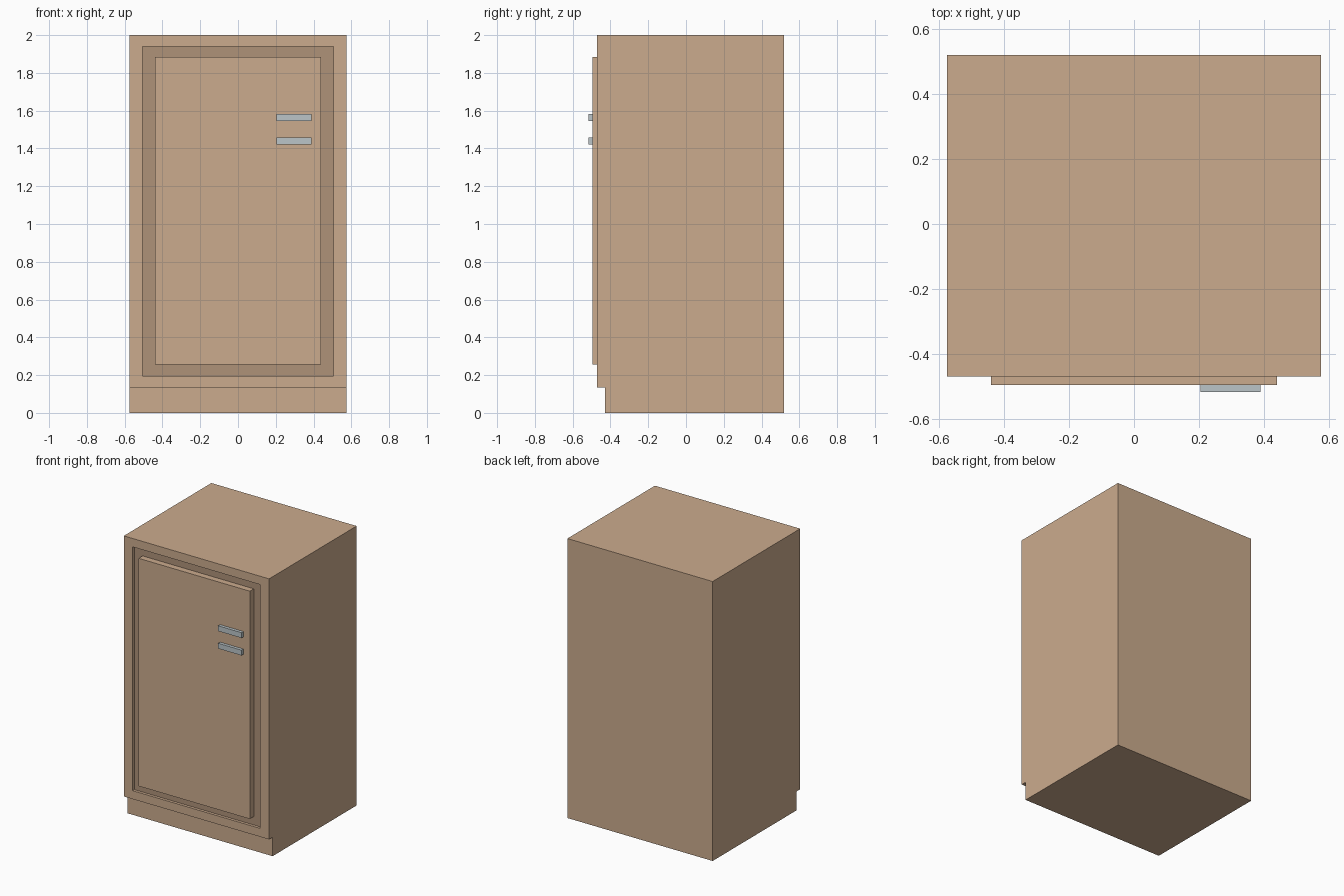
import bpy, bmesh

if "Cube" in bpy.data.objects:
    bpy.data.objects.remove(bpy.data.objects["Cube"])


def material(name, rgb):
    m = bpy.data.materials.new(name)
    m.diffuse_color = (*rgb, 1)
    m.use_nodes = True
    m.node_tree.nodes["Principled BSDF"].inputs["Base Color"].default_value = m.diffuse_color
    return m


WOOD = material("wood", (0.60, 0.41, 0.27))
SHADOW = material("dark_wood", (0.43, 0.29, 0.19))
METAL = material("metal", (0.50, 0.56, 0.58))


def add_object(name, bm, *mats):
    mesh = bpy.data.meshes.new(name)
    bmesh.ops.recalc_face_normals(bm, faces=bm.faces)
    bm.to_mesh(mesh)
    bm.free()
    obj = bpy.data.objects.new(name, mesh)
    bpy.context.collection.objects.link(obj)
    for m in mats:
        mesh.materials.append(m)
    return obj


def box(name, x, y, z, mat):
    bm = bmesh.new()
    bmesh.ops.create_cube(bm, size=1)
    for v in bm.verts:
        for i, (lo, hi) in enumerate((x, y, z)):
            v.co[i] = hi if v.co[i] > 0 else lo
    return add_object(name, bm, mat)


# Cabinet: side profile with toe kick, extruded across the width
W = 0.575
profile = [(-0.43, 0), (0.52, 0), (0.52, 2), (-0.47, 2), (-0.47, 0.135), (-0.43, 0.135)]
bm = bmesh.new()
side = bm.faces.new([bm.verts.new((-W, y, z)) for y, z in profile])
ext = bmesh.ops.extrude_face_region(bm, geom=[side])
bmesh.ops.translate(bm, vec=(2 * W, 0, 0),
                    verts=[g for g in ext["geom"] if isinstance(g, bmesh.types.BMVert)])
bmesh.ops.recalc_face_normals(bm, faces=bm.faces)

# Recessed opening in the front face
front = next(f for f in bm.faces
             if f.normal.y < -0.9 and f.calc_center_median().z > 0.5)
bmesh.ops.inset_individual(bm, faces=[front], thickness=0.06)
for v in front.verts:
    v.co.x = 0.505 if v.co.x > 0 else -0.505
    v.co.z = 1.94 if v.co.z > 1 else 0.195
floor = bmesh.ops.extrude_discrete_faces(bm, faces=[front])["faces"][0]
bmesh.ops.translate(bm, vec=(0, 0.02, 0), verts=floor.verts)
floor.material_index = 1
add_object("cabinet_body", bm, WOOD, SHADOW)

# Raised door panel
box("door", (-0.44, 0.44), (-0.495, -0.445), (0.255, 1.885), WOOD)

# Handle bars
for name, z in (("lower_handle", 1.42), ("upper_handle", 1.545)):
    box(name, (0.205, 0.39), (-0.517, -0.49), (z, z + 0.038), METAL)
